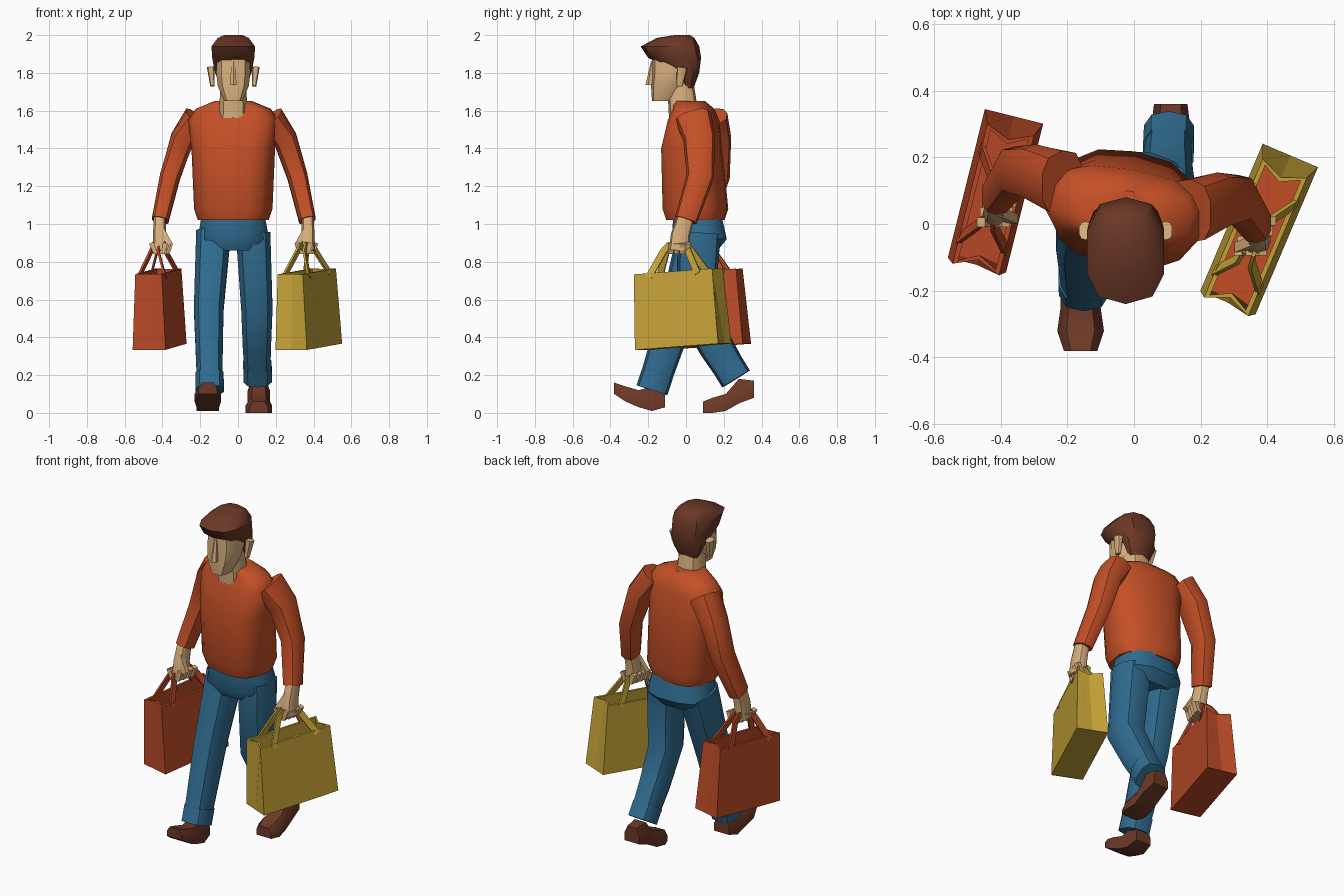
import bpy, bmesh
from math import sin, cos, pi, radians, copysign
from mathutils import Vector, Matrix

if "Cube" in bpy.data.objects:
    bpy.data.objects.remove(bpy.data.objects["Cube"])

MID = -0.025  # middle of the body in x
X_AXIS = Vector((1, 0, 0))
Y_AXIS = Vector((0, 1, 0))


def material(name, *rgb):
    m = bpy.data.materials.new(name)
    m.use_nodes = True
    m.diffuse_color = (*rgb, 1)
    m.node_tree.nodes["Principled BSDF"].inputs["Base Color"].default_value = (*rgb, 1)
    return m


ORANGE = material("orange knit", 0.56, 0.08, 0.02)
BLUE = material("blue denim", 0.03, 0.15, 0.28)
SKIN = material("skin", 0.7, 0.44, 0.21)
BROWN = material("dark brown", 0.15, 0.04, 0.02)
YELLOW = material("yellow paper", 0.57, 0.37, 0.04)
RED = material("red paper", 0.5, 0.07, 0.02)


def skin_rings(name, rings, mat, angle=38):
    """Bridge a stack of point rings, cap both ends and shade the result."""
    bm = bmesh.new()
    loops = [[bm.verts.new(point) for point in ring] for ring in rings]
    for lower, upper in zip(loops, loops[1:]):
        for i in range(len(lower)):
            bm.faces.new((lower[i - 1], lower[i], upper[i], upper[i - 1]))
    bm.faces.new(loops[0])
    bm.faces.new(loops[-1])
    bmesh.ops.recalc_face_normals(bm, faces=bm.faces)
    mesh = bpy.data.meshes.new(name)
    bm.to_mesh(mesh)
    bm.free()
    mesh.materials.append(mat)
    part = bpy.data.objects.new(name, mesh)
    bpy.context.collection.objects.link(part)
    bpy.ops.object.select_all(action="DESELECT")
    part.select_set(True)
    bpy.context.view_layer.objects.active = part
    bpy.ops.object.shade_smooth_by_angle(angle=radians(angle))
    return part


def oval(width, depth, sides):
    """Slightly squared oval, as half width and half depth."""
    def soft(value):
        return copysign(abs(value) ** 0.75, value)
    angles = [2 * pi * (i + 0.5) / sides for i in range(sides)]
    return [(width * soft(cos(a)), depth * soft(sin(a))) for a in angles]


def stack(name, sections, mat, sides=10, yaw=0):
    """Level ovals on the body's middle: y, z, half width, half depth."""
    turn = Matrix.Rotation(radians(yaw), 3, "Z")
    rings = [[Vector((MID, y, z)) + turn @ Vector((u, v, 0)) for u, v in oval(width, depth, sides)]
             for y, z, width, depth in sections]
    return skin_rings(name, rings, mat)


def tangent(points, i):
    return (points[min(i + 1, len(points) - 1)] - points[max(i - 1, 0)]).normalized()


def limb(name, points, start, end, mat, deep=1.2):
    """Tapering tube whose ovals stand square to the path."""
    rings = []
    for i, point in enumerate(points):
        along = tangent(points, i)
        across = (X_AXIS - along * along.x).normalized()
        back = along.cross(across)
        radius = start + (end - start) * i / (len(points) - 1)
        rings.append([point + across * u + back * v for u, v in oval(radius, radius * deep, 10)])
    return skin_rings(name, rings, mat)


def strip(name, points, side, wide, thick, mat):
    """Rectangular band along a path; side is the direction of the first half size."""
    rings = []
    for i, point in enumerate(points):
        a = side * wide
        b = tangent(points, i).cross(side).normalized() * thick
        rings.append([point + a + b, point - a + b, point - a - b, point + a - b])
    return skin_rings(name, rings, mat)


def vectors(*points):
    return [Vector(p) for p in points]


# Sweater body, twisted so the left shoulder leads
stack("sweater", [(0.05, 1.02, 0.185, 0.15), (0.05, 1.08, 0.205, 0.17), (0.03, 1.4, 0.22, 0.155),
                  (0.04, 1.55, 0.24, 0.125), (0.04, 1.61, 0.2, 0.1), (0.02, 1.65, 0.1, 0.08)],
      ORANGE, 14, -10)

# Trousers: seat, two striding legs and turned-up cuffs
stack("trouser_seat", [(0.06, 1.05, 0.17, 0.13), (0.07, 0.92, 0.195, 0.15),
                       (0.06, 0.86, 0.15, 0.11)], BLUE, 12)


def leg(side, points):
    limb(side + "_leg", points, 0.095, 0.068, BLUE)
    ankle = points[-1]
    rise = (points[-2] - ankle).normalized()
    limb(side + "_cuff", [ankle + rise * 0.09, ankle], 0.078, 0.078, BLUE, 1.1)


leg("left", vectors((0.08, 0.07, 0.95), (0.1, 0.05, 0.55), (0.1, 0.16, 0.35), (0.105, 0.265, 0.18)))
leg("right", vectors((-0.13, 0.07, 0.95), (-0.155, -0.04, 0.55), (-0.15, -0.18, 0.12)))


# Shoes: one height and width profile from heel to toe over two bent soles
def shoe(name, x, sole):
    heights = (0.09, 0.13, 0.09, 0.08, 0.06)
    widths = (0.05, 0.06, 0.06, 0.07, 0.05)
    outline = ((-1, 0), (-1, 0.5), (-0.6, 1), (0.6, 1), (1, 0.5), (1, 0))
    rings = [[(x + u * w, y, z + v * h) for u, v in outline]
             for (y, z), h, w in zip(sole, heights, widths)]
    skin_rings(name, rings, BROWN)


shoe("left_shoe", 0.11, [(0.36, 0.08), (0.28, 0.05), (0.21, 0.01), (0.14, 0), (0.09, 0)])
shoe("right_shoe", -0.16, [(-0.11, 0.03), (-0.18, 0.01), (-0.25, 0.03), (-0.32, 0.06), (-0.38, 0.1)])

# Neck, head, nose and hair with a raised fringe
stack("neck", [(-0.01, 1.56, 0.08, 0.08), (-0.03, 1.75, 0.07, 0.07)], SKIN)
stack("head", [(-0.12, 1.65, 0.05, 0.06), (-0.095, 1.73, 0.085, 0.09),
               (-0.075, 1.8, 0.094, 0.105), (-0.07, 1.9, 0.09, 0.11)], SKIN)
stack("nose", [(-0.18, 1.735, 0.02, 0.035), (-0.175, 1.86, 0.01, 0.01)], SKIN, 6)
stack("hair", [(0.01, 1.72, 0.065, 0.03), (0.015, 1.8, 0.1, 0.055), (-0.06, 1.88, 0.116, 0.14),
               (-0.085, 1.94, 0.12, 0.155), (-0.055, 1.985, 0.085, 0.1), (-0.02, 2, 0.05, 0.04)], BROWN)


# Ears, sleeves and gripping hands; the right arm swings further back
def ear_and_arm(label, s):
    shift = Vector((0, 0, 0)) if s > 0 else Vector((-0.045, 0.085, 0))

    def place(*points):
        return [Vector((s * x, y, z)) + shift for x, y, z in points]

    ear = vectors((MID + s * 0.11, -0.035, 1.73), (MID + s * 0.12, -0.02, 1.83))
    limb(label + "_ear", ear, 0.012, 0.02, SKIN, 1.4)
    limb(label + "_sleeve", place((0.17, 0.04, 1.56), (0.25, 0.07, 1.45), (0.315, 0.075, 1.25),
                                  (0.367, 0, 1.02)), 0.075, 0.046, ORANGE, 1.3)
    limb(label + "_palm", place((0.37, 0, 1.04), (0.37, -0.03, 0.94), (0.37, -0.035, 0.86)),
         0.032, 0.04, SKIN, 1.4)
    for i in range(4):
        step = 0.03 * (i - 1.5)
        lean = Vector((step * 0.3, step, 0))
        curl = place((0.4, -0.035, 0.9), (0.38, -0.035, 0.85), (0.34, -0.035, 0.85), (0.325, -0.035, 0.9))
        strip(f"{label}_finger_{i + 1}", [p + lean for p in curl], Y_AXIS, 0.014, 0.013, SKIN)
    strip(label + "_thumb", place((0.365, -0.05, 0.98), (0.315, -0.07, 0.89)), Y_AXIS, 0.015, 0.015, SKIN)


ear_and_arm("left", 1)
ear_and_arm("right", -1)


# Open paper bags with pinched ends and two strap handles
def bag(label, base, yaw, length, mat, lining):
    width, height, rim = 0.09, 0.4, 0.014
    place = (Matrix.Translation(base) @ Matrix.Rotation(radians(-yaw), 4, "Z")
             @ Matrix.Rotation(radians(4), 4, "X"))

    def ring(w, l, z, pinch):
        front = [(-w, -l, z), (0, pinch - l, z), (w, -l, z)]
        return [place @ Vector(p) for p in front + [(-x, -y, z) for x, y, z in front]]

    top_w, top_l = width * 0.8, length * 0.94
    shell = skin_rings(label + "_bag", [
        ring(width, length, 0, 0), ring(top_w, top_l, height, 0.03),
        ring(top_w - rim, top_l - rim, height, 0.03),
        ring(width - rim, length - rim, rim, 0)], mat, 20)
    shell.data.materials.append(lining)
    shell.data.polygons[-1].material_index = 1
    for name, s in (("inner", -1), ("outer", 1)):
        rise = [(s * top_w, -0.14, height - 0.02), (s * 0.02, -0.07, height + 0.11),
                (s * 0.015, -0.04, height + 0.14)]
        path = rise + [(x, -y, z) for x, y, z in reversed(rise)]
        strip(f"{label}_{name}_handle", [place @ Vector(p) for p in path],
              place.to_3x3() @ X_AXIS, 0.006, 0.018, mat)


bag("left", (0.375, -0.015, 0.35), 23, 0.24, YELLOW, ORANGE)
bag("right", (-0.415, 0.1, 0.35), 14, 0.23, RED, RED)
